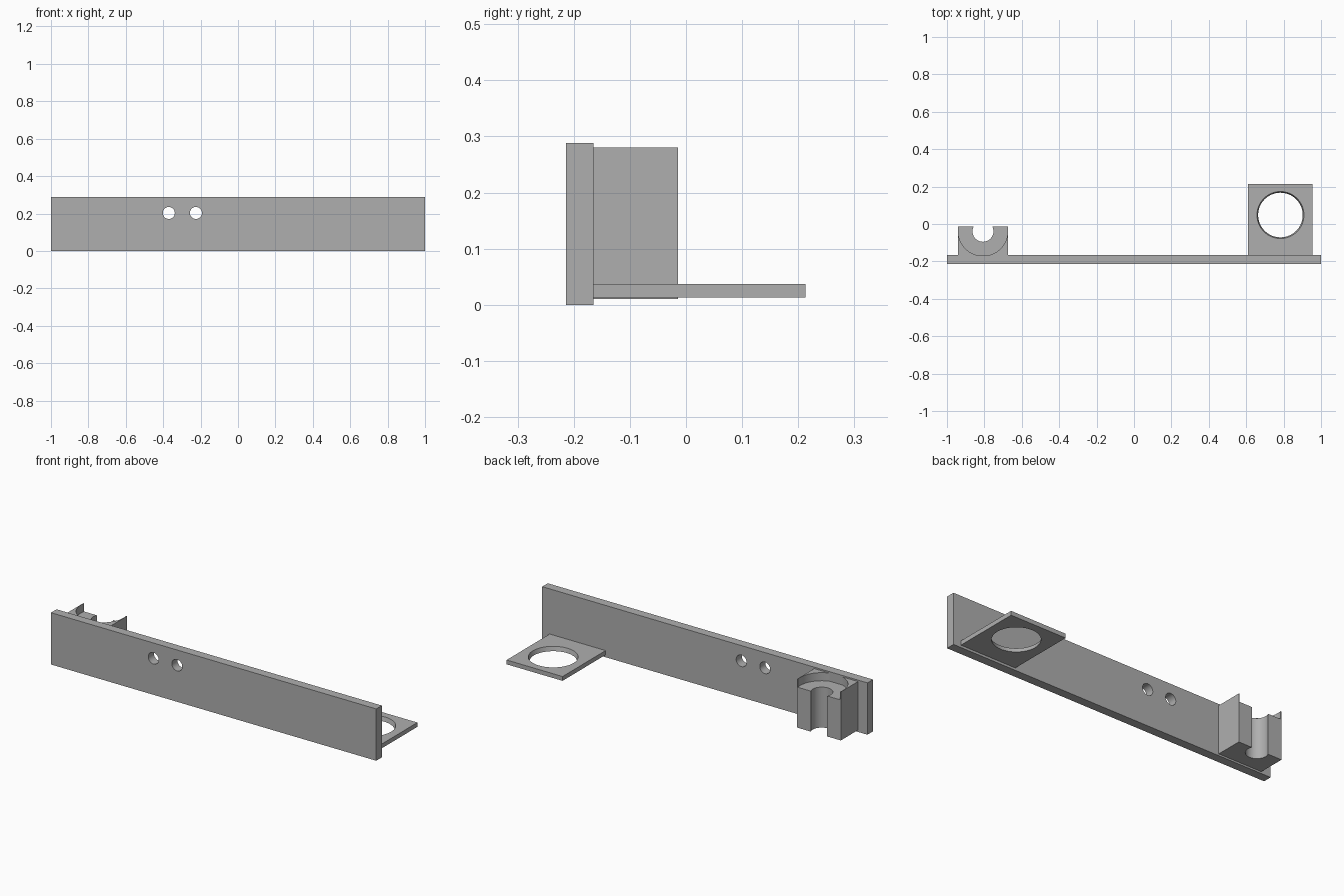
import bpy

if "Cube" in bpy.data.objects:
    bpy.data.objects.remove(bpy.data.objects["Cube"], do_unlink=True)

GREY = 0.43
grey = bpy.data.materials.new("plain grey")
grey.use_nodes = True
grey.diffuse_color = (GREY, GREY, GREY, 1)
grey.node_tree.nodes["Principled BSDF"].inputs["Base Color"].default_value = (GREY, GREY, GREY, 1)


def box(name, low, high):
    """Box between two opposite corners."""
    centre = [(a + b) / 2 for a, b in zip(low, high)]
    bpy.ops.mesh.primitive_cube_add(size=1, location=centre)
    ob = bpy.context.object
    ob.name = name
    ob.scale = [b - a for a, b in zip(low, high)]
    bpy.ops.object.transform_apply(location=False, rotation=False, scale=True)
    ob.data.materials.append(grey)
    return ob


def bore(ob, centre, low_radius, high_radius, depth, rotation=(0, 0, 0)):
    """Cut a round, optionally tapered, hole through a part."""
    bpy.ops.mesh.primitive_cone_add(vertices=64, radius1=low_radius, radius2=high_radius,
                                    depth=depth, location=centre, rotation=rotation)
    cutter = bpy.context.object
    cutter.hide_render = True
    cutter.data.materials.append(grey)
    mod = ob.modifiers.new("bore", 'BOOLEAN')
    mod.operation = 'DIFFERENCE'
    mod.solver = 'EXACT'
    mod.object = cutter
    bpy.ops.object.select_all(action='DESELECT')
    ob.select_set(True)
    bpy.context.view_layer.objects.active = ob
    bpy.ops.object.modifier_apply(modifier=mod.name)
    bpy.data.objects.remove(cutter, do_unlink=True)


BACK = -0.165  # rear face of the plate

# Long upright plate with two screw holes
plate = box("mounting_plate", (-1, -0.214, 0), (1, BACK, 0.288))
for x in (-0.37, -0.225):
    bore(plate, (x, -0.19, 0.203), 0.032, 0.032, 0.2, (1.5708, 0, 0))

# Flat tab with a large, slightly tapered round opening
tab = box("ring_tab", (0.61, BACK, 0.013), (0.954, 0.213, 0.037))
bore(tab, (0.783, 0.048, 0.025), 0.119, 0.126, 0.026)

# Socket block: open vertical slot and a wide shallow recess in the top
block = box("socket_block", (-0.942, BACK, 0.01), (-0.673, -0.014, 0.28))
socket = (-0.8075, -0.039)
bore(block, (*socket, 0.15), 0.056, 0.056, 0.5)
bore(block, (*socket, 0.285), 0.132, 0.132, 0.1)

# Smooth bores with crisp edges
bpy.ops.object.select_all(action='DESELECT')
for part in (plate, tab, block):
    part.select_set(True)
bpy.context.view_layer.objects.active = plate
bpy.ops.object.shade_smooth_by_angle(angle=0.5)
